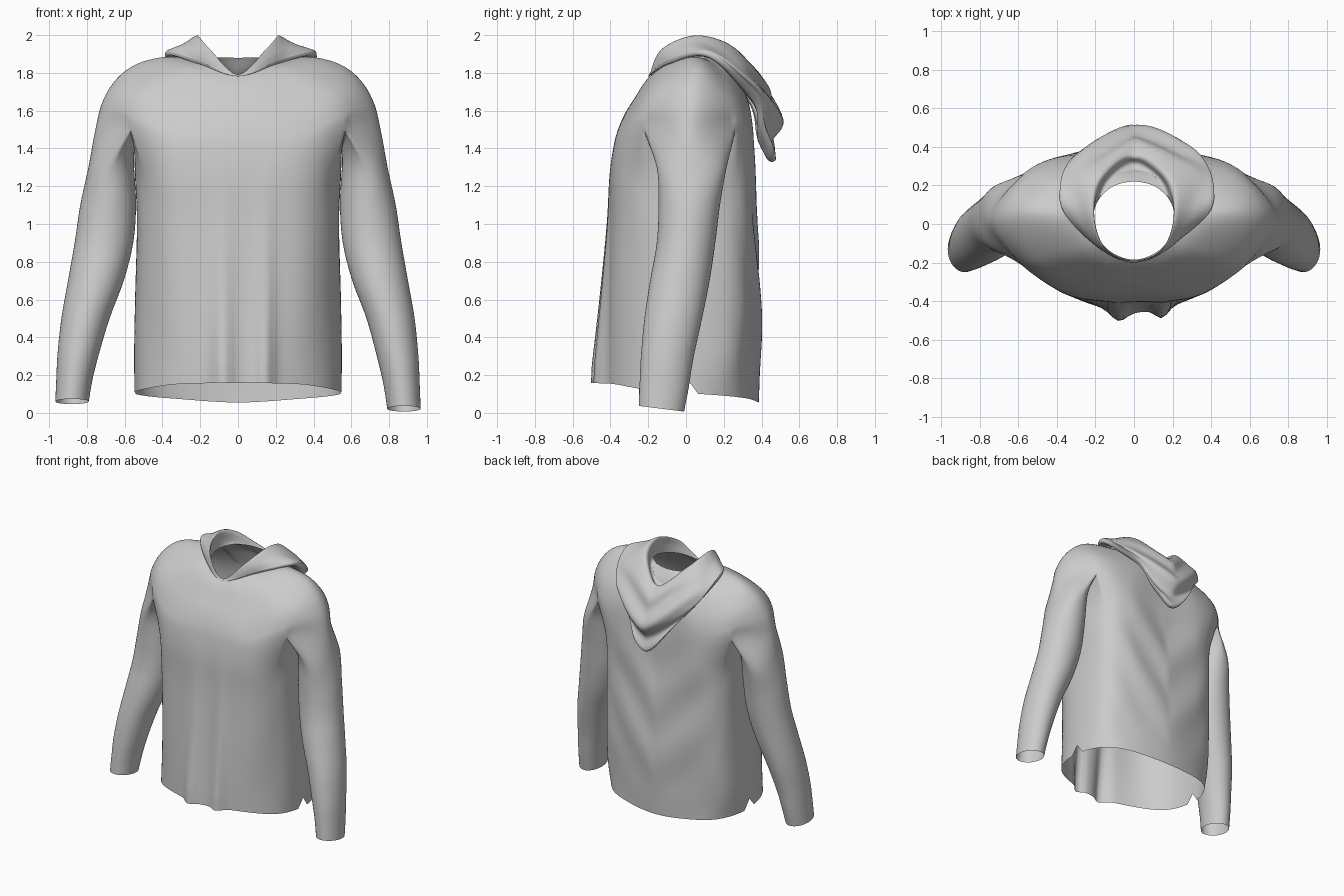
import bpy, bmesh, math
from mathutils import Vector

if "Cube" in bpy.data.objects:
    bpy.data.objects.remove(bpy.data.objects["Cube"])

S = 12  # samples per key segment around the body


def spline(pts, n, mirror=False, pre=None, post=None):
    """Catmull-Rom through pts; mirror = the ends lie on the centre plane."""
    p = [Vector(q) for q in pts]
    flip = lambda v: Vector((-v.x, v.y, v.z))
    a, b = (flip(p[1]), flip(p[-2])) if mirror else (pre or p[0], post or p[-1])
    p = [a] + p + [b]
    out = []
    for k in range(1, len(p) - 2):
        p0, p1, p2, p3 = p[k - 1:k + 3]
        for i in range(n):
            t = i / n
            out.append(0.5 * (2 * p1 + (p2 - p0) * t + (2 * p0 - 5 * p1 + 4 * p2 - p3) * t * t
                              + (3 * p1 - p0 - 3 * p2 + p3) * t ** 3))
    return out + [p[-2].copy()]


def flipped(r):
    return [v and Vector((-v.x, v.y, v.z)) for v in reversed(r)]


def whole(half):
    """Front-to-back half ring -> closed ring."""
    return half + flipped(half[1:-1])


def loft(bm, rings, n, pre=None, post=None):
    """Skin closed rings, smoothed lengthwise, from top to bottom."""
    none = [None] * len(rings[0])
    cols = [spline(c, n, False, a, b) for c, a, b in zip(zip(*rings), pre or none, post or none)]
    grid = [[bm.verts.new(v) for v in c] for c in cols]
    for i in range(len(grid)):
        a, b = grid[i], grid[(i + 1) % len(grid)]
        for j in range(len(a) - 1):
            bm.faces.new((a[j], a[j + 1], b[j + 1], b[j]))


def finish(bm, name):
    bmesh.ops.remove_doubles(bm, verts=bm.verts, dist=0.0002)
    me = bpy.data.meshes.new(name)
    bm.to_mesh(me)
    bm.free()
    ob = bpy.data.objects.new(name, me)
    bpy.context.collection.objects.link(ob)
    me.shade_smooth()
    return ob


def bump(x, c, w):
    return math.exp(-((x - c) / w) ** 2)


def clamp(t):
    return max(0.0, min(1.0, t))


# Yoke: neck hole out over the shoulders down to the armpits
yoke = [spline(k, S, True) for k in (
    [(0, -.185, 1.785), (.1, -.16, 1.81), (.175, -.09, 1.85), (.215, .03, 1.87),
     (.18, .13, 1.88), (.1, .2, 1.88), (0, .22, 1.88)],
    [(0, -.225, 1.74), (.15, -.205, 1.765), (.29, -.12, 1.83), (.38, .04, 1.885),
     (.31, .17, 1.84), (.17, .25, 1.82), (0, .27, 1.81)],
    [(0, -.27, 1.67), (.22, -.25, 1.69), (.43, -.155, 1.77), (.54, .05, 1.845),
     (.45, .2, 1.78), (.24, .29, 1.73), (0, .305, 1.72)],
    [(0, -.32, 1.59), (.27, -.3, 1.6), (.53, -.19, 1.69), (.65, .04, 1.76),
     (.54, .235, 1.69), (.29, .325, 1.64), (0, .33, 1.63)],
    [(0, -.36, 1.5), (.3, -.34, 1.51), (.57, -.212, 1.6), (.72, .03, 1.64),
     (.57, .255, 1.6), (.33, .345, 1.55), (0, .34, 1.53)],
    [(0, -.385, 1.4), (.33, -.362, 1.42), (.57, -.222, 1.5), (.757, .02, 1.49),
     (.57, .262, 1.5), (.35, .355, 1.44), (0, .345, 1.42)])]
last, prev = yoke[-1], yoke[-2]

# Armpit line that splits the last yoke ring into body and sleeves
f, b = last[2 * S], last[4 * S]
bridge = []
for i in range(2 * S + 1):
    t = i / (2 * S)
    bridge.append(f.lerp(b, t) - Vector((.02, 0, .09)) * math.sin(math.pi * t))

# Body rings below the armpits, with a notch in the hem at each side
body = [last[:2 * S] + bridge + last[4 * S + 1:]]
for z, ys, xs in (
        (1.25, (-.402, -.375, -.23, .03, .26, .36, .352), (.33, .5, .545)),
        (1.0, (-.408, -.37, -.21, .02, .25, .355, .37), (.33, .5, .535)),
        (.6, (-.43, -.375, -.2, .02, .25, .355, .397), (.33, .5, .545)),
        (.3, (-.45, -.378, -.21, .02, .24, .34, .395), (.32, .5, .55))):
    xx = (0,) + xs + (xs[1], xs[0], 0)
    body.append(spline([(x, y, z) for x, y in zip(xx, ys)], S, True))
hem = spline([(0, -.458, .158), (.32, -.378, .152), (.5, -.22, .125), (.548, .01, .105),
              (.49, .21, .09), (.33, .33, .075), (0, .385, .055)], S, True)
for i, v in enumerate(hem):
    v.z += .07 * max(0, 1 - abs(i - 3 * S) / 3)
body.append(hem)

# Sleeve rings: z, inner x, outer x, front y, back y
arm = []
for z, xi, xo, yf, yb in (
        (1.3, .55, .792, -.155, .215), (1.1, .54, .835, -.145, .18),
        (.9, .555, .865, -.155, .155), (.7, .605, .9, -.19, .125),
        (.5, .68, .935, -.22, .085), (.3, .735, .955, -.238, .04),
        (.15, .77, .962, -.245, .015), (.022, .79, .967, -.25, -.01)):
    cx, cy, rx, ry = (xi + xo) / 2, (yf + yb) / 2, (xo - xi) / 2, (yb - yf) / 2
    angles = [2 * math.pi * i / (4 * S) - math.pi / 2 for i in range(4 * S)]
    arm.append([Vector((cx + rx * math.cos(a), cy + ry * math.sin(a),
                        z - clamp(1 - z / .5) * .13 * ry * math.sin(a))) for a in angles])

# Skin the yoke and body so that they run smoothly into each other
bm = bmesh.new()
below = body[1][:2 * S + 1] + arm[0][1:2 * S] + body[1][4 * S:]
loft(bm, [whole(r) for r in yoke], 6, post=whole(below))
above = prev[:2 * S + 1] + [None] * (2 * S - 1) + prev[4 * S:]
loft(bm, [whole(r) for r in body], 8, pre=above + flipped(above[1:-1]))

# Drape folds: two front pleats and hanging folds across the back
for v in bm.verts:
    x, y, z = v.co
    if y < -.28:
        w = clamp((1.4 - z) / 1.15) ** 1.3
        v.co.y -= w * (.052 * bump(x, -.08, .055) + .05 * bump(x, .145, .045))
    elif y > .28:
        w = clamp((1.45 - z) / .4) * clamp((.5 - abs(x)) / .2) * clamp((z - .1) / .6)
        v.co.y += .009 * w * math.sin(15 * (abs(x) - .8 * z) + 2 * x)

# Sleeves; one hangs slightly higher
for side, lift in ((1, 0), (-1, .04)):
    rings = [last[2 * S:4 * S + 1] + bridge[-2:0:-1]]
    rings += [[v + Vector((0, 0, lift * clamp(1 - v.z / .5))) for v in r] for r in arm]
    pre = prev[2 * S:4 * S + 1] + [None] * (2 * S - 1)
    if side < 0:
        rings, pre = [flipped(r) for r in rings], flipped(pre)
    loft(bm, rings, 5, pre=pre)
finish(bm, "shirt_body_and_sleeves")

# Hood lying on the back: neck seam, inner valley, face edge, outer drape, tip, tucked edge
hood = (
    [(0, -.185, 1.788), (.15, -.12, 1.83), (.212, .03, 1.865), (.15, .17, 1.88), (0, .22, 1.88)],
    [(0, -.187, 1.79), (.15, -.125, 1.88), (.212, .035, 1.93), (.15, .22, 1.87), (0, .3, 1.77)],
    [(0, -.19, 1.792), (.148, -.13, 1.925), (.212, .05, 1.998), (.18, .24, 1.945), (0, .37, 1.8)],
    [(0, -.194, 1.79), (.19, -.115, 1.9), (.29, .08, 1.955), (.28, .31, 1.85), (.01, .45, 1.69)],
    [(0, -.198, 1.786), (.215, -.1, 1.87), (.37, .12, 1.92), (.315, .365, 1.74), (.02, .508, 1.55)],
    [(0, -.199, 1.784), (.22, -.095, 1.865), (.385, .125, 1.905), (.28, .375, 1.68), (.02, .465, 1.43)],
    [(0, -.2, 1.782), (.22, -.09, 1.855), (.385, .13, 1.885), (.24, .39, 1.62), (.02, .475, 1.34)],
    [(0, -.198, 1.782), (.215, -.088, 1.85), (.37, .13, 1.875), (.22, .37, 1.61), (.01, .425, 1.35)],
    [(0, -.195, 1.782), (.2, -.08, 1.85), (.33, .13, 1.875), (.18, .34, 1.65), (0, .37, 1.52)])
bm = bmesh.new()
loft(bm, [whole(spline([(0, k[0][1], k[0][2])] + k[1:-1] + [(0, k[-1][1], k[-1][2])], S, True))
          for k in hood], 6)

# Soft folds in the hanging part and a slight lean to one side
for v in bm.verts:
    x, y, z = v.co
    w = clamp((y - .22) / .15) * clamp((1.9 - z) / .1) * clamp((z - 1.36) / .1)
    v.co.y += .014 * w * math.sin(30 * (z - .8 * abs(x)) + 6 * x) - .004 * w
    if x > .25:
        v.co.x += .03 * clamp((x - .25) / .12)
    v.co.x += .025 * clamp((1.7 - z) / .3) * clamp((y - .2) / .2)
finish(bm, "hood")
